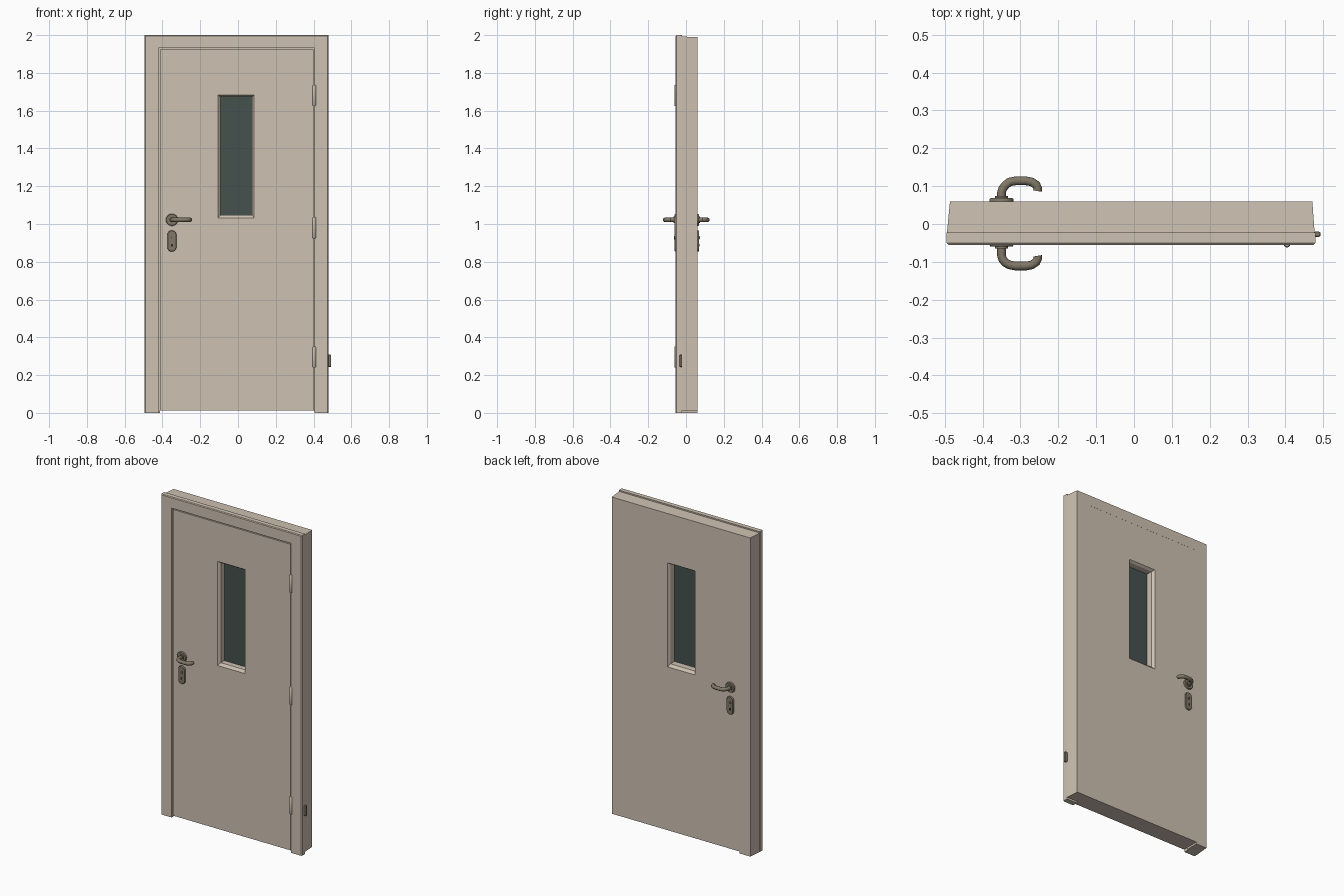
import bpy, bmesh, math
from mathutils import Vector

if "Cube" in bpy.data.objects:
    bpy.data.objects.remove(bpy.data.objects["Cube"])


def material(name, rgb):
    m = bpy.data.materials.new(name)
    m.diffuse_color = (*rgb, 1)
    m.use_nodes = True
    m.node_tree.nodes["Principled BSDF"].inputs["Base Color"].default_value = m.diffuse_color
    return m


BEIGE = material("beige paint", (0.62, 0.535, 0.445))
BRONZE = material("dull bronze metal", (0.215, 0.185, 0.135))
GLASS = material("dark green glass", (0.06, 0.085, 0.078))
DARK = material("dark keyhole", (0.03, 0.027, 0.022))


def loft(name, loops, mat, ring=False):
    """Skin equal-length loops; cap the ends, or join last to first."""
    bm = bmesh.new()
    rows = [[bm.verts.new(p) for p in loop] for loop in loops]
    pairs = list(zip(rows, rows[1:])) + ([(rows[-1], rows[0])] if ring else [])
    for a, b in pairs:
        for i in range(len(a)):
            j = (i + 1) % len(a)
            bm.faces.new((a[i], a[j], b[j], b[i]))
    if not ring:
        bm.faces.new(rows[0])
        bm.faces.new(rows[-1])
    bmesh.ops.recalc_face_normals(bm, faces=bm.faces)
    me = bpy.data.meshes.new(name)
    bm.to_mesh(me)
    bm.free()
    me.materials.append(mat)
    ob = bpy.data.objects.new(name, me)
    bpy.context.collection.objects.link(ob)
    return ob


def rect(x0, x1, z0, z1, y):
    return [(x0, y, z0), (x1, y, z0), (x1, y, z1), (x0, y, z1)]


def box(name, x0, x1, y0, y1, z0, z1, mat):
    return loft(name, [rect(x0, x1, z0, z1, y0), rect(x0, x1, z0, z1, y1)], mat)


def bevel(ob, width, seg=2):
    b = ob.modifiers.new("bevel", "BEVEL")
    b.width, b.segments = width, seg


def smooth(ob):
    bpy.ops.object.select_all(action='DESELECT')
    ob.select_set(True)
    bpy.context.view_layer.objects.active = ob
    bpy.ops.object.shade_smooth_by_angle(angle=math.radians(40))


def arch(x0, x1, top, y, i0=-0.42, i1=0.405, itop=1.932, foot_r=0.0):
    """Upside-down U outline of the door frame."""
    return [(x0, y, 0), (x0, y, top), (x1, y, top), (x1, y, foot_r),
            (i1, y, foot_r), (i1, y, itop), (i0, y, itop), (i0, y, 0)]


# Frame: front casing with a softened edge, tapered lining behind it
loft("frame_casing", [arch(-0.490, 0.474, 1.996, -0.055),
                      arch(-0.495, 0.479, 2.0, -0.050),
                      arch(-0.495, 0.479, 2.0, -0.022)], BEIGE)
lining = dict(i0=-0.413, i1=0.399, itop=1.924, foot_r=0.012)
loft("frame_lining", [arch(-0.494, 0.477, 1.992, -0.022, **lining),
                      arch(-0.486, 0.471, 1.990, 0.060, **lining)], BEIGE)

# Door leaf with a splayed window opening
win = (-0.092, 0.075, 1.048, 1.672)
splay = (-0.105, 0.085, 1.032, 1.682)
leaf = (-0.413, 0.399, 0.012, 1.924)
loft("door_leaf", [rect(*leaf, -0.051), rect(*leaf, 0.0595), rect(*splay, 0.0595),
                   rect(*win, 0.045), rect(*win, -0.038), rect(*splay, -0.051)],
     BEIGE, ring=True)
box("window_glass", -0.096, 0.079, -0.004, 0.006, 1.044, 1.676, GLASS)


# Round part along the y axis
def disc(name, x, z, r, y0, y1, mat, n=20, hz=0.0, r2=None):
    def loop(rad, y):
        pts = []
        for i in range(n):
            a = 2 * math.pi * (i + 0.5) / n
            lift = hz if math.sin(a) > 0 else -hz
            pts.append((x + rad * math.cos(a), y, z + rad * math.sin(a) + lift))
        return pts
    ob = loft(name, [loop(r, y0), loop(r, y0 + (y1 - y0) * 0.6),
                     loop(r if r2 is None else r2, y1)], mat)
    smooth(ob)
    return ob


# Bent lever: circular section swept along a rounded path
def lever(name, pts, r, n=12):
    P = [Vector(p) for p in pts]
    loops = []
    for i, p in enumerate(P):
        t = (P[min(i + 1, len(P) - 1)] - P[max(i - 1, 0)]).normalized()
        side = t.cross(Vector((0, 0, 1)))
        loops.append([p + side * r * math.cos(2 * math.pi * k / n)
                      + Vector((0, 0, r * math.sin(2 * math.pi * k / n))) for k in range(n)])
    ob = loft(name, loops, BRONZE)
    smooth(ob)


# Handle and lock sets on both faces
HX, HZ = -0.35, 1.022
for side, s, y in (("front", -1, -0.051), ("back", 1, 0.0595)):
    disc(side + "_handle_rose", HX, HZ, 0.032, y, y + s * 0.009, BRONZE, 24, r2=0.029)
    disc(side + "_handle_neck", HX, HZ, 0.017, y, y + s * 0.014, BRONZE, 16)
    out = 0.110 if s < 0 else 0.113
    path = [(HX, y), (HX, s * 0.083), (HX + 0.003, s * 0.093), (HX + 0.010, s * 0.102),
            (HX + 0.021, s * (out - 0.002)), (HX + 0.037, s * (out + 0.001)),
            (HX + 0.065, s * (out + 0.001)), (HX + 0.080, s * (out - 0.002)),
            (HX + 0.092, s * (out - 0.010)), (HX + 0.096, s * (out - 0.020)),
            (HX + 0.095, s * (out - 0.026))]
    lever(side + "_handle_lever", [(px, py, HZ) for px, py in path], 0.0115)
    disc(side + "_lock_plate", HX, 0.91, 0.0235, y, y + s * 0.009, BRONZE, 24,
         hz=0.033, r2=0.021)
    disc(side + "_lock_cylinder", HX, 0.928, 0.009, y, y + s * 0.013, BRONZE, 16)
    box(side + "_key_slot", HX - 0.0015, HX + 0.0015, y + s * 0.010, y + s * 0.0134,
        0.922, 0.934, DARK)
    box(side + "_cylinder_tail", HX - 0.005, HX + 0.005, y, y + s * 0.011,
        0.882, 0.895, DARK)


# Hinge barrels on the right edge of the leaf
for i, z in enumerate((0.295, 0.98, 1.68)):
    bars = [(z - 0.056, 0.006), (z - 0.052, 0.009), (z + 0.052, 0.009), (z + 0.056, 0.006)]
    h = loft("hinge_%d" % (i + 1),
             [[(0.404 + r * math.cos(k * math.pi / 6), -0.053 + r * math.sin(k * math.pi / 6), zz)
               for k in range(12)] for zz, r in bars], BEIGE)
    smooth(h)

# Small ground lug on the right side of the frame
lug = box("frame_lug", 0.474, 0.493, -0.034, -0.020, 0.243, 0.308, BRONZE)
bevel(lug, 0.005)
